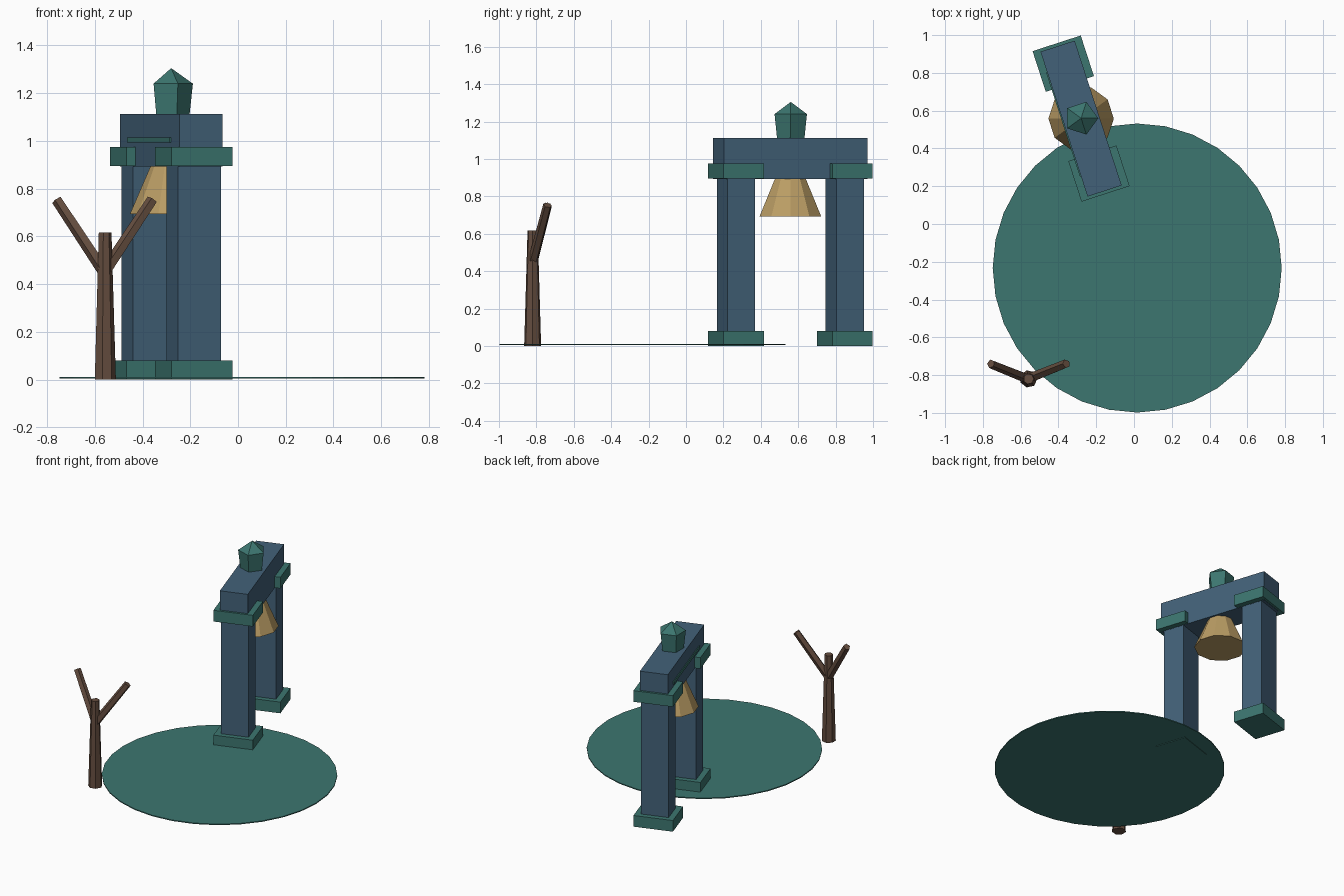
import bpy, math
from mathutils import Vector, Matrix

if "Cube" in bpy.data.objects:
    bpy.data.objects.remove(bpy.data.objects["Cube"])


def material(name, rgb):
    m = bpy.data.materials.new(name)
    m.diffuse_color = (*rgb, 1)
    m.use_nodes = True
    m.node_tree.nodes["Principled BSDF"].inputs["Base Color"].default_value = m.diffuse_color
    return m


GREEN = material("green", (0.045, 0.18, 0.16))
BLUE = material("blue", (0.055, 0.12, 0.19))
GOLD = material("gold", (0.50, 0.34, 0.13))
BROWN = material("brown", (0.13, 0.075, 0.05))

# Gate frame: its span runs along local y, turned 18 degrees about z
GATE = Matrix.Translation((-0.28, 0.558, 0)) @ Matrix.Rotation(math.radians(18), 4, 'Z')


def finish(name, mat):
    ob = bpy.context.object
    ob.name = name
    ob.data.materials.append(mat)
    return ob


def gate_box(name, mat, x, y, z0, z1, wx, wy):
    bpy.ops.mesh.primitive_cube_add(size=1)
    ob = finish(name, mat)
    ob.matrix_world = (GATE @ Matrix.Translation((x, y, (z0 + z1) / 2))
                       @ Matrix.Diagonal((wx, wy, z1 - z0, 1)))
    return ob


def ring_solid(name, mat, sides, center, profile):
    """Flat-faced solid from (radius, z) rings, first corner on +x."""
    verts, faces = [], []
    for r, z in profile:
        for i in range(sides):
            a = math.tau * i / sides
            verts.append((r * math.cos(a), r * math.sin(a), z))
    for k in range(len(profile) - 1):
        for i in range(sides):
            j = (i + 1) % sides
            a, b = k * sides, (k + 1) * sides
            faces.append((a + i, a + j, b + j, b + i))
    faces.append(tuple(reversed(range(sides))))
    faces.append(tuple(range(len(verts) - sides, len(verts))))
    me = bpy.data.meshes.new(name)
    me.from_pydata(verts, [], faces)
    me.materials.append(mat)
    ob = bpy.data.objects.new(name, me)
    ob.location = center
    bpy.context.collection.objects.link(ob)
    return ob


# Ground disc
ring_solid("ground_disc", GREEN, 32, (0.017, -0.233, 0), [(0.765, 0.004), (0.765, 0.011)])

# Pillars with bases and caps
for label, s in (("front", -1), ("back", 1)):
    y = s * 0.306
    gate_box(label + "_base", GREEN, 0, y, 0, 0.08, 0.268, 0.226)
    gate_box(label + "_pillar", BLUE, 0, y, 0.07, 0.90, 0.188, 0.154)
    gate_box(label + "_cap", GREEN, 0, y, 0.895, 0.975, 0.268, 0.226)

# Top beam and the thin strip on its left side
gate_box("beam", BLUE, 0, 0, 0.893, 1.113, 0.19, 0.806)
gate_box("side_strip", GREEN, -0.095, 0, 0.993, 1.014, 0.012, 0.58)

# Finial and bell
ring_solid("finial", GREEN, 5, (-0.28, 0.56, 0),
           [(0.077, 1.11), (0.091, 1.24), (0.001, 1.304)])
ring_solid("bell", GOLD, 10, (-0.28, 0.558, 0), [(0.173, 0.693), (0.084, 0.90)])

# Bare tree: trunk and two mirrored branches
ring_solid("trunk", BROWN, 7, (-0.558, -0.82, 0), [(0.0465, 0), (0.028, 0.616)])
for label, s in (("left", -1), ("right", 1)):
    d = Vector((s * 0.2, 0.08, 0.303))
    ob = ring_solid(label + "_branch", BROWN, 5, (-0.558, -0.82, 0.45),
                    [(0.027, 0), (0.024, d.length)])
    ob.rotation_euler = d.to_track_quat('Z', 'Y').to_euler()
